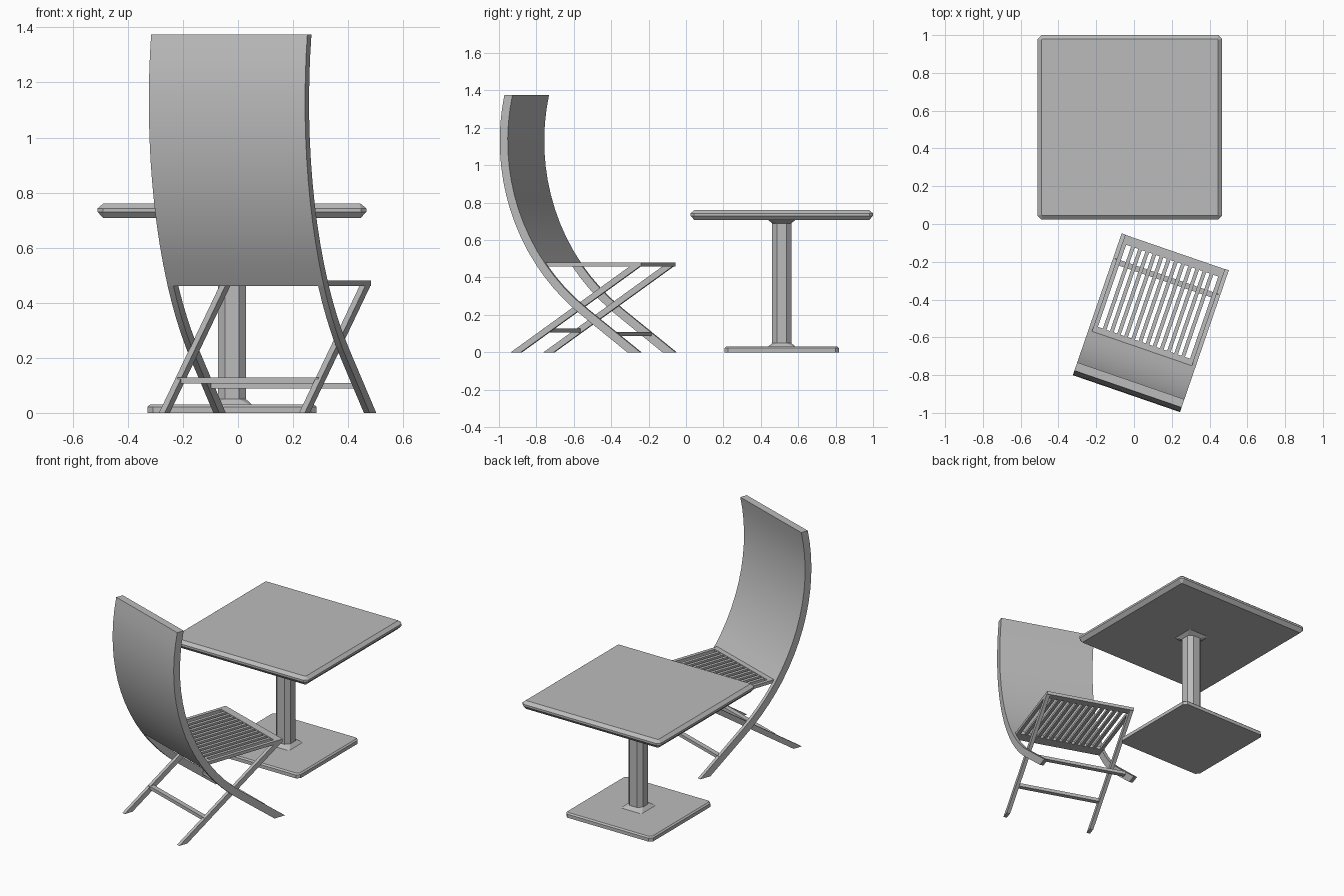
import bpy, bmesh, math
from mathutils import Matrix

if "Cube" in bpy.data.objects:
    bpy.data.objects.remove(bpy.data.objects["Cube"])

grey = bpy.data.materials.new("light_grey")
grey.use_nodes = True
COLOUR = (0.5, 0.5, 0.5, 1)
grey.diffuse_color = COLOUR
grey.node_tree.nodes["Principled BSDF"].inputs["Base Color"].default_value = COLOUR

TABLE = Matrix.Translation((-0.022, 0.512, 0))
CHAIR = Matrix.Translation((0.09, -0.52, 0)) @ Matrix.Rotation(math.radians(-19), 4, 'Z')


def loft(name, rings, frame, smooth=False):
    """Skin a stack of equal-length rings and cap both ends."""
    bm = bmesh.new()
    rows = [[bm.verts.new(p) for p in ring] for ring in rings]
    n = len(rows[0])
    for a, b in zip(rows, rows[1:]):
        for i in range(n):
            j = (i + 1) % n
            bm.faces.new((a[i], a[j], b[j], b[i]))
    bm.faces.new(rows[0][::-1])
    bm.faces.new(rows[-1])
    bmesh.ops.recalc_face_normals(bm, faces=bm.faces)
    mesh = bpy.data.meshes.new(name)
    bm.to_mesh(mesh)
    bm.free()
    mesh.transform(frame)
    mesh.materials.append(grey)
    obj = bpy.data.objects.new(name, mesh)
    bpy.context.collection.objects.link(obj)
    if smooth:
        bpy.ops.object.select_all(action='DESELECT')
        obj.select_set(True)
        bpy.context.view_layer.objects.active = obj
        bpy.ops.object.shade_smooth_by_angle(angle=math.radians(30))


def chamfered_square(half, cut, z):
    k = half - cut
    return [(half, -k, z), (half, k, z), (k, half, z), (-k, half, z),
            (-half, k, z), (-half, -k, z), (-k, -half, z), (k, -half, z)]


def box(name, x0, x1, y0, y1, z0, z1):
    loft(name, [[(x0, y0, z), (x1, y0, z), (x1, y1, z), (x0, y1, z)]
                for z in (z0, z1)], CHAIR)


# Table: (half width, corner cut, height) for each ring
table_parts = {
    "table_top": [(0.467, 0.004, 0.707), (0.488, 0.02, 0.73),
                  (0.488, 0.02, 0.743), (0.467, 0.004, 0.76)],
    "table_column": [(0.073, 0.008, 0.03), (0.051, 0.025, 0.05),
                     (0.051, 0.025, 0.69), (0.073, 0.008, 0.707)],
    "table_base": [(0.307, 0.02, 0), (0.307, 0.02, 0.022), (0.298, 0.014, 0.03)],
}
for name, rings in table_parts.items():
    loft(name, [chamfered_square(*r) for r in rings], TABLE)

# Curved chair side: an arc that runs into a straight foot
OUTER, INNER = 1.17, 1.125
ARC_Y, ARC_Z = 0.77, 1.13
COS, SIN = 0.609, 0.793


def curve_y(radius, z):
    tangent_z = ARC_Z - radius * SIN
    if z >= tangent_z:
        return ARC_Y - math.sqrt(radius ** 2 - (z - ARC_Z) ** 2)
    return ARC_Y - radius * COS + (tangent_z - z) * SIN / COS


def curved_part(name, x0, x1, z0, z1, steps):
    rings = []
    for i in range(steps + 1):
        z = z0 + (z1 - z0) * i / steps
        back, front = curve_y(OUTER, z), curve_y(INNER, z)
        rings.append([(x0, back, z), (x1, back, z), (x1, front, z), (x0, front, z)])
    loft(name, rings, CHAIR, smooth=True)


curved_part("chair_back", -0.3, 0.3, 0.46, 1.375, 12)

for side, label in ((1, "left"), (-1, "right")):
    curved_part("curved_leg_" + label, *sorted((side * 0.278, side * 0.3)), 0, 0.46, 8)
    # Straight leg slants from the rear foot to the seat front
    a, b = sorted((side * 0.258, side * 0.28))
    loft("straight_leg_" + label,
         [[(a, y, z), (b, y, z), (b, y + 0.057, z), (a, y + 0.057, z)]
          for y, z in ((-0.345, 0), (0.336, 0.465))], CHAIR)
    box("seat_side_" + label, a, b, -0.14, 0.393, 0.46, 0.48)

# Seat frame and slats
box("seat_front", -0.28, 0.28, 0.345, 0.393, 0.46, 0.48)
box("seat_rear", -0.28, 0.28, -0.15, -0.115, 0.46, 0.48)
SLATS = 12
for i in range(SLATS):
    x = (i - (SLATS - 1) / 2) * 0.04
    box(f"seat_slat_{i + 1}", x - 0.01, x + 0.01, -0.13, 0.36, 0.462, 0.478)

# Stretchers between the legs
box("rear_stretcher", -0.27, 0.27, -0.165, -0.135, 0.107, 0.128)
box("front_stretcher", -0.29, 0.29, 0.228, 0.258, 0.088, 0.108)
